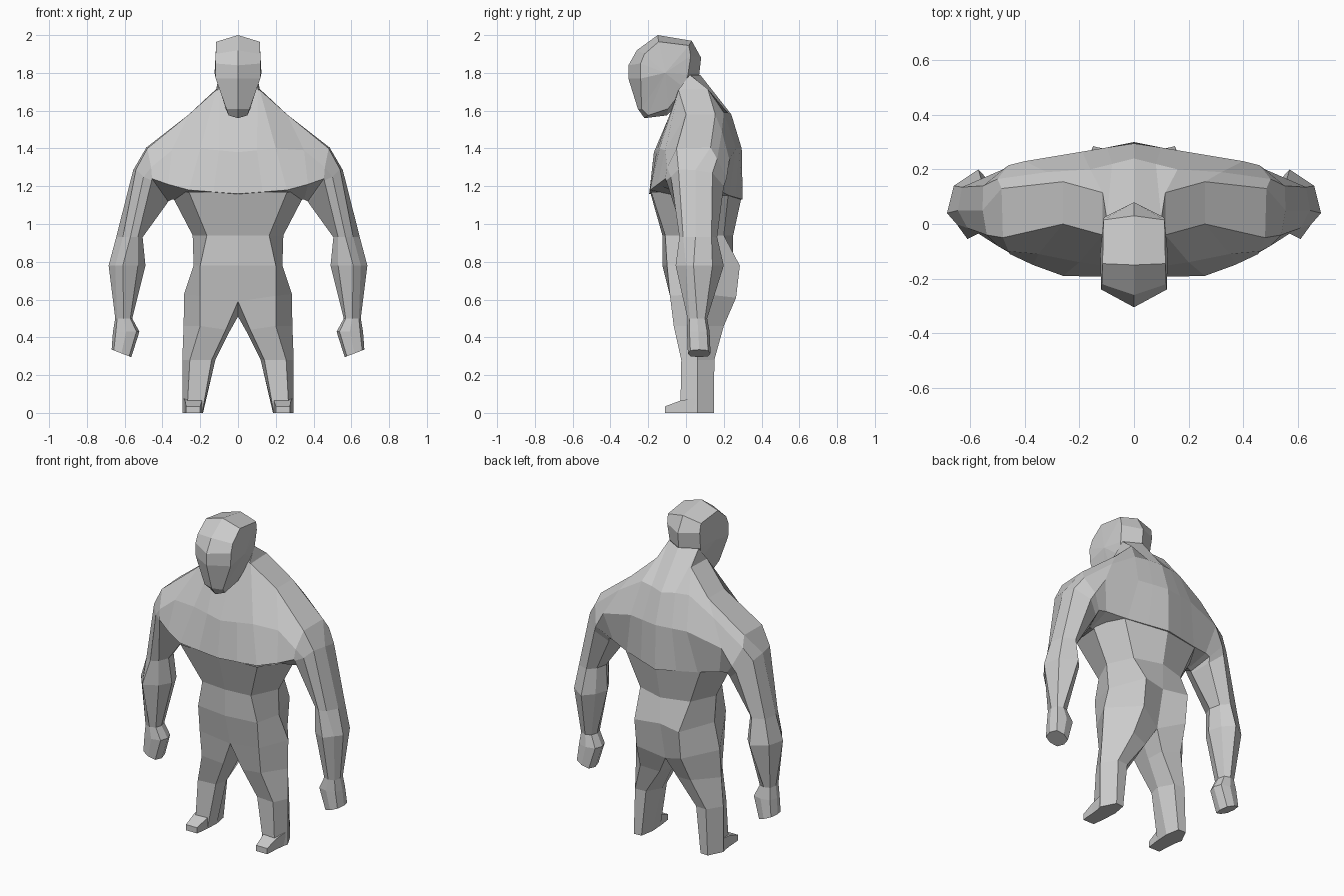
import bpy
import bmesh
from math import cos, sin, pi
from mathutils import Vector

default_cube = bpy.data.objects.get("Cube")
if default_cube:
    bpy.data.objects.remove(default_cube)

# One plain clay grey for the whole figure
grey = bpy.data.materials.new("clay grey")
grey.use_nodes = True
colour = (0.6, 0.6, 0.6, 1)
grey.diffuse_color = colour
grey.node_tree.nodes["Principled BSDF"].inputs["Base Color"].default_value = colour


def loft(name, rings, closed=True, cap_first=False, cap_last=False, hub=None):
    """Skin the left half through a list of rings, then mirror it across x."""
    mesh_builder = bmesh.new()
    loops = [[mesh_builder.verts.new(point) for point in ring] for ring in rings]
    count = len(rings[0])
    for lower, upper in zip(loops, loops[1:]):
        for i in range(count if closed else count - 1):
            j = (i + 1) % count
            mesh_builder.faces.new((lower[i], lower[j], upper[j], upper[i]))
    if cap_first:
        mesh_builder.faces.new(loops[0])
    if cap_last:
        mesh_builder.faces.new(loops[-1])
    if hub:
        centre = mesh_builder.verts.new(hub)
        last = loops[-1]
        for i in range(count):
            mesh_builder.faces.new((last[i], last[(i + 1) % count], centre))
    bmesh.ops.recalc_face_normals(mesh_builder, faces=mesh_builder.faces)
    mesh = bpy.data.meshes.new(name)
    mesh_builder.to_mesh(mesh)
    mesh_builder.free()
    mesh.materials.append(grey)
    part = bpy.data.objects.new(name, mesh)
    bpy.context.collection.objects.link(part)
    mirror = part.modifiers.new("mirror", "MIRROR")
    mirror.use_clip = True
    return part


def limb_ring(centre, width, depth, tilt=0.0):
    """Eight-sided limb section, from its outer front round to its outer side."""
    ring = []
    for step in range(8):
        angle = -pi / 4 * (step + 1)
        corner = 1.1 if step % 2 == 0 else 1.0
        across, along = cos(angle) * corner, sin(angle) * corner
        ring.append(Vector(centre) + Vector((width * across, depth * along, tilt * across)))
    return ring


def flat_ring(outline, height):
    return [(x, y, height) for x, y in outline]


# Chest and shoulders: sections run from the breastbone outwards
breastbone = [(0, -.06, 1.64), (0, -.17, 1.38), (0, -.195, 1.16), (0, .05, 1.12),
              (0, .3, 1.13), (0, .295, 1.4), (0, .24, 1.58), (0, .075, 1.79)]
nape = [(.105, -.04, 1.71), (.1, -.155, 1.39), (.13, -.193, 1.17), (.1, .05, 1.12),
        (.12, .265, 1.14), (.1, .28, 1.4), (.08, .22, 1.59), (.1, .02, 1.79)]
neck_side = [(.115, -.04, 1.71), (.2, -.14, 1.4), (.26, -.19, 1.18), (.24, .05, 1.12),
             (.24, .23, 1.15), (.19, .265, 1.4), (.16, .2, 1.59), (.115, .115, 1.715)]
collar = [(.26, 0, 1.58), (.35, -.11, 1.39), (.37, -.15, 1.21), (.35, .05, 1.13),
          (.36, .19, 1.17), (.4, .23, 1.34), (.32, .19, 1.49), (.26, .155, 1.58)]
shoulder = [(.48, -.05, 1.4), (.46, -.1, 1.3), (.455, -.11, 1.24), (.37, .05, 1.12),
            (.4, .175, 1.17), (.46, .215, 1.24), (.5, .165, 1.345), (.485, .13, 1.405)]

# Arms: the sections carry on down from the shoulder to the hand
arm = [
    [(.54, -.04, 1.29), (.5, -.08, 1.25), (.457, -.105, 1.23), (.375, .05, 1.11),
     (.41, .16, 1.14), (.48, .2, 1.2), (.552, .14, 1.27), (.555, .05, 1.285)],
    flat_ring([(.61, -.015), (.57, -.035), (.53, -.01), (.505, .05),
               (.52, .12), (.56, .165), (.63, .135), (.645, .05)], .93),
    flat_ring([(.65, 0), (.61, -.055), (.53, -.01), (.49, .06),
               (.515, .14), (.57, .2), (.66, .14), (.685, .04)], .78),
    limb_ring((.605, .06, .5), .045, .052),
    limb_ring((.592, .065, .43), .07, .06),
    limb_ring((.617, .07, .315), .052, .06, .02),
]
loft("chest_and_arms", [breastbone, nape, neck_side, collar, shoulder] + arm, cap_last=True)

# Abdomen: half sections from front centre to back centre, down to the hips
hips = [(0, -.075, .59), (.2, -.085, .62), (.285, .08, .63), (.15, .265, .61), (0, .2, .55)]
loft("abdomen", [
    flat_ring([(0, -.19), (.26, -.185), (.36, .06), (.26, .225), (0, .3)], 1.17),
    flat_ring([(0, -.125), (.165, -.11), (.24, .05), (.17, .2), (0, .25)], .94),
    flat_ring([(0, -.125), (.2, -.1), (.235, .06), (.15, .285), (0, .25)], .78),
    hips,
], closed=False)

# Legs: the hip section gains a crotch point and runs down to the soles
crotch = (0, .08, .51)
thigh = [(.065, -.05, .44), (.2, -.065, .46), (.288, .07, .46), (.17, .2, .46),
         (.06, .17, .44), (.045, .07, .43)]
loft("legs", [
    hips + [crotch],
    thigh,
    flat_ring([(.14, -.015), (.255, -.025), (.295, .06), (.24, .15), (.17, .145), (.12, .06)], .28),
    flat_ring([(.19, -.025), (.27, -.03), (.295, .06), (.25, .148), (.2, .145), (.185, .06)], 0),
], cap_last=True)


def foot_section(y, inner, outer, height):
    return [(inner, y, 0), (outer, y, 0), (outer, y, height), (inner, y, height)]


# Feet
loft("feet", [
    foot_section(-.11, .2, .275, .035),
    foot_section(-.03, .19, .28, .065),
    foot_section(.06, .19, .29, .08),
], cap_first=True, cap_last=True)

# Head: the middle profile joined to a side profile that narrows along the jaw
middle_profile = [(0, y, z) for y, z in [
    (-.15, 2), (-.26, 1.92), (-.305, 1.84), (-.305, 1.77), (-.255, 1.61), (-.22, 1.56),
    (-.1, 1.575), (.02, 1.7), (.07, 1.79), (.08, 1.88), (.03, 1.97)]]
side_profile = [
    (.115, -.145, 1.965), (.118, -.22, 1.9), (.12, -.24, 1.85), (.118, -.24, 1.77),
    (.062, -.235, 1.61), (.05, -.2, 1.575), (.065, -.095, 1.61), (.095, -.01, 1.72),
    (.105, .01, 1.79), (.11, .025, 1.89), (.112, .015, 1.945)]
loft("head", [middle_profile, side_profile], hub=(.124, -.11, 1.8))
